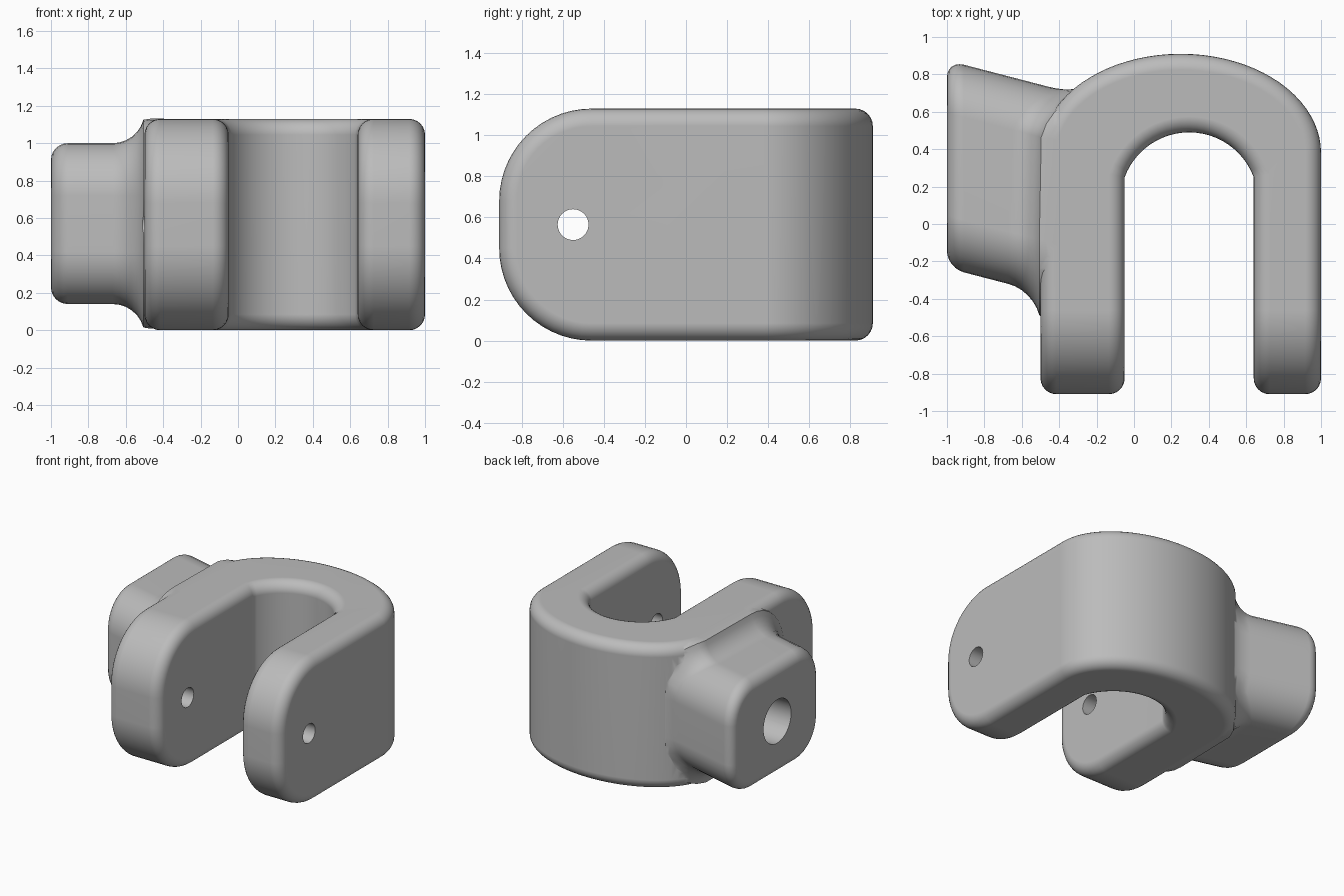
import bpy, bmesh
from math import sin, cos, pi, sqrt, radians, atan2, hypot
from mathutils import Matrix

cube = bpy.data.objects.get("Cube")
if cube:
    bpy.data.objects.remove(cube)

HEIGHT = 1.13
MID = HEIGHT / 2
FRONT = -0.91

grey = bpy.data.materials.new("plain grey")
grey.use_nodes = True
grey.diffuse_color = (0.5, 0.5, 0.5, 1)
grey.node_tree.nodes["Principled BSDF"].inputs["Base Color"].default_value = (0.5, 0.5, 0.5, 1)


def to_object(bm, name):
    bmesh.ops.recalc_face_normals(bm, faces=bm.faces)
    mesh = bpy.data.meshes.new(name)
    bm.to_mesh(mesh)
    bm.free()
    mesh.materials.append(grey)
    ob = bpy.data.objects.new(name, mesh)
    bpy.context.collection.objects.link(ob)
    return ob


def make_fork():
    # U outline: elliptical back, two legs, circular throat
    outer = [(0.25 + 0.75 * cos(pi * i / 40), 0.38 + 0.53 * sin(pi * i / 40)) for i in range(41)]
    cx, cy, half, start = 0.295, 0.122, 0.345, 0.25
    r = hypot(half, start - cy)
    a0 = atan2(start - cy, half)
    inner = [(cx - r * cos(a0 + (pi - 2 * a0) * i / 24), cy + r * sin(a0 + (pi - 2 * a0) * i / 24))
             for i in range(25)]
    outline = ([(1, FRONT)] + outer + [(-0.5, FRONT), (-0.05, FRONT)] + inner + [(0.64, FRONT)])
    bm = bmesh.new()
    face = bm.faces.new([bm.verts.new((x, y, 0)) for x, y in outline])
    ext = bmesh.ops.extrude_face_region(bm, geom=[face])["geom"]
    bmesh.ops.translate(bm, verts=[g for g in ext if isinstance(g, bmesh.types.BMVert)], vec=(0, 0, HEIGHT))
    bmesh.ops.recalc_face_normals(bm, faces=bm.faces)

    # Big rounding of the leg ends, seen from the side
    tips = [e for e in bm.edges if all(abs(v.co.y - FRONT) < 1e-4 for v in e.verts)
            and abs(e.verts[0].co.z - e.verts[1].co.z) < 1e-4]
    bmesh.ops.bevel(bm, geom=tips, offset=0.45, segments=14, profile=0.5,
                    affect='EDGES', clamp_overlap=False)

    # Small rounding along both rims
    bm.normal_update()
    rims = [e for e in bm.edges if e.calc_face_angle(0) > radians(45)]
    bmesh.ops.bevel(bm, geom=rims, offset=0.085, segments=6, profile=0.5,
                    affect='EDGES', clamp_overlap=False)
    return to_object(bm, "fork_body")


def boss_ring(bm, x, grow, follow):
    # Rounded rectangle across x; follow wraps it onto the curved back
    hy, hz, rad = 0.555, 0.43, 0.28
    ring = []
    for k, (sy, sz) in enumerate(((1, 1), (-1, 1), (-1, -1), (1, -1))):
        for i in range(9):
            a = pi / 2 * (k + i / 8)
            dy = sy * (hy - rad) + (rad + grow) * cos(a)
            z = MID + 0.005 + sz * (hz - rad) + (rad + grow) * sin(a)
            if dy > hy and grow > 0:
                dy = hy + (dy - hy) * 0.35
            y = 0.32 - 0.26 * (x + 1) + dy
            t = max(0, min(y, 0.75) - 0.38) / 0.53
            px = x + follow * 0.75 * (1 - sqrt(1 - t * t))
            ring.append(bm.verts.new((px, 0.32 - 0.26 * (px + 1) + dy, z)))
    return ring


def make_boss():
    bm = bmesh.new()
    steps = [pi / 2 * i / 6 for i in range(7)]
    rows = [(-1 + 0.09 * (1 - cos(a)), -0.09 * (1 - sin(a)), 0) for a in steps]
    rows += [(-0.67 + 0.17 * sin(a * 0.83), 0.17 * (1 - cos(a * 0.83)), 1) for a in steps]
    rows += [(-0.47, 0.131, 1), (-0.4, 0.131, 1)]
    rings = [boss_ring(bm, *row) for row in rows]
    for a, b in zip(rings, rings[1:]):
        for i in range(len(a)):
            j = (i + 1) % len(a)
            bm.faces.new((a[i], a[j], b[j], b[i]))
    bm.faces.new(rings[0])
    bm.faces.new(rings[-1])
    return to_object(bm, "side_boss")


def make_drill(name, radius, x0, x1, y):
    bm = bmesh.new()
    place = Matrix.Translation(((x0 + x1) / 2, y, MID)) @ Matrix.Rotation(pi / 2, 4, 'Y')
    bmesh.ops.create_cone(bm, cap_ends=True, segments=40, radius1=radius, radius2=radius,
                          depth=x1 - x0, matrix=place)
    return to_object(bm, name)


fork = make_fork()
bpy.ops.object.select_all(action='DESELECT')
bpy.context.view_layer.objects.active = fork
fork.select_set(True)

# Join the boss, then drill the pin hole and the blind socket
for tool, operation in ((make_boss(), 'UNION'),
                        (make_drill("pin_hole", 0.075, -1.2, 1.2, -0.55), 'DIFFERENCE'),
                        (make_drill("socket_hole", 0.17, -1.2, -0.35, 0.3), 'DIFFERENCE')):
    mod = fork.modifiers.new(tool.name, 'BOOLEAN')
    mod.operation = operation
    mod.solver = 'EXACT'
    mod.object = tool
    bpy.ops.object.modifier_apply(modifier=mod.name)
    bpy.data.objects.remove(tool)

bpy.ops.object.shade_smooth_by_angle(angle=radians(40))
weighted = fork.modifiers.new("even_shading", 'WEIGHTED_NORMAL')
weighted.keep_sharp = True
